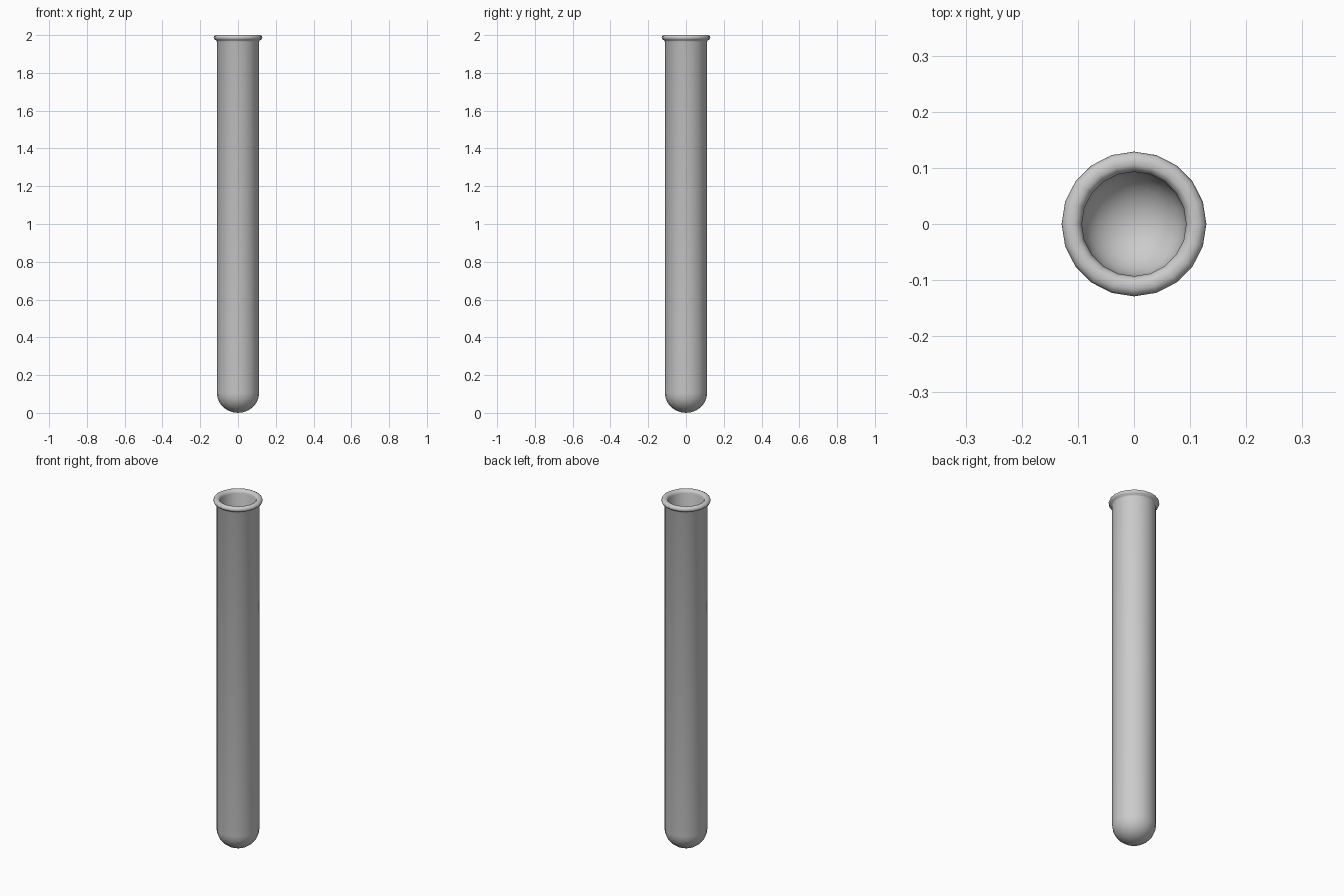
import bpy, bmesh, math

if "Cube" in bpy.data.objects:
    bpy.data.objects.remove(bpy.data.objects["Cube"])

SIDES = 20
R_OUT, R_IN = 0.112, 0.093   # wall radii


def bowl(radius, depth, bottom, steps=6):
    """Rounded-end profile from just off the axis up to the wall."""
    return [(radius * math.sin(a), bottom + depth * (1 - math.cos(a)))
            for a in (math.pi / 2 * i / steps for i in range(steps + 1))]


def lathe(name, profile):
    bm = bmesh.new()
    verts = [bm.verts.new((r, 0, z)) for r, z in profile]
    edges = [bm.edges.new(p) for p in zip(verts, verts[1:])]
    bmesh.ops.spin(bm, geom=verts + edges, cent=(0, 0, 0), axis=(0, 0, 1),
                   angle=2 * math.pi, steps=SIDES, use_duplicate=False)
    bmesh.ops.remove_doubles(bm, verts=bm.verts, dist=1e-4)
    bmesh.ops.recalc_face_normals(bm, faces=bm.faces)
    mesh = bpy.data.meshes.new(name)
    bm.to_mesh(mesh)
    bm.free()
    obj = bpy.data.objects.new(name, mesh)
    bpy.context.collection.objects.link(obj)
    bpy.context.view_layer.objects.active = obj
    obj.select_set(True)
    bpy.ops.object.shade_smooth_by_angle(angle=math.radians(50))
    return obj


# rolled lip at the mouth, from outside to inside
lip = [(R_OUT, 1.965), (0.115, 1.972), (0.125, 1.977), (0.129, 1.986),
       (0.126, 1.995), (0.117, 2.0), (0.105, 2.0), (0.097, 1.995),
       (R_IN, 1.982)]

# one continuous wall: outer bowl, lip, then back down the inside
outer = bowl(R_OUT, 0.105, 0.0)
inner = bowl(R_IN, 0.088, 0.018)
lathe("test_tube", outer + lip + inner[::-1])
